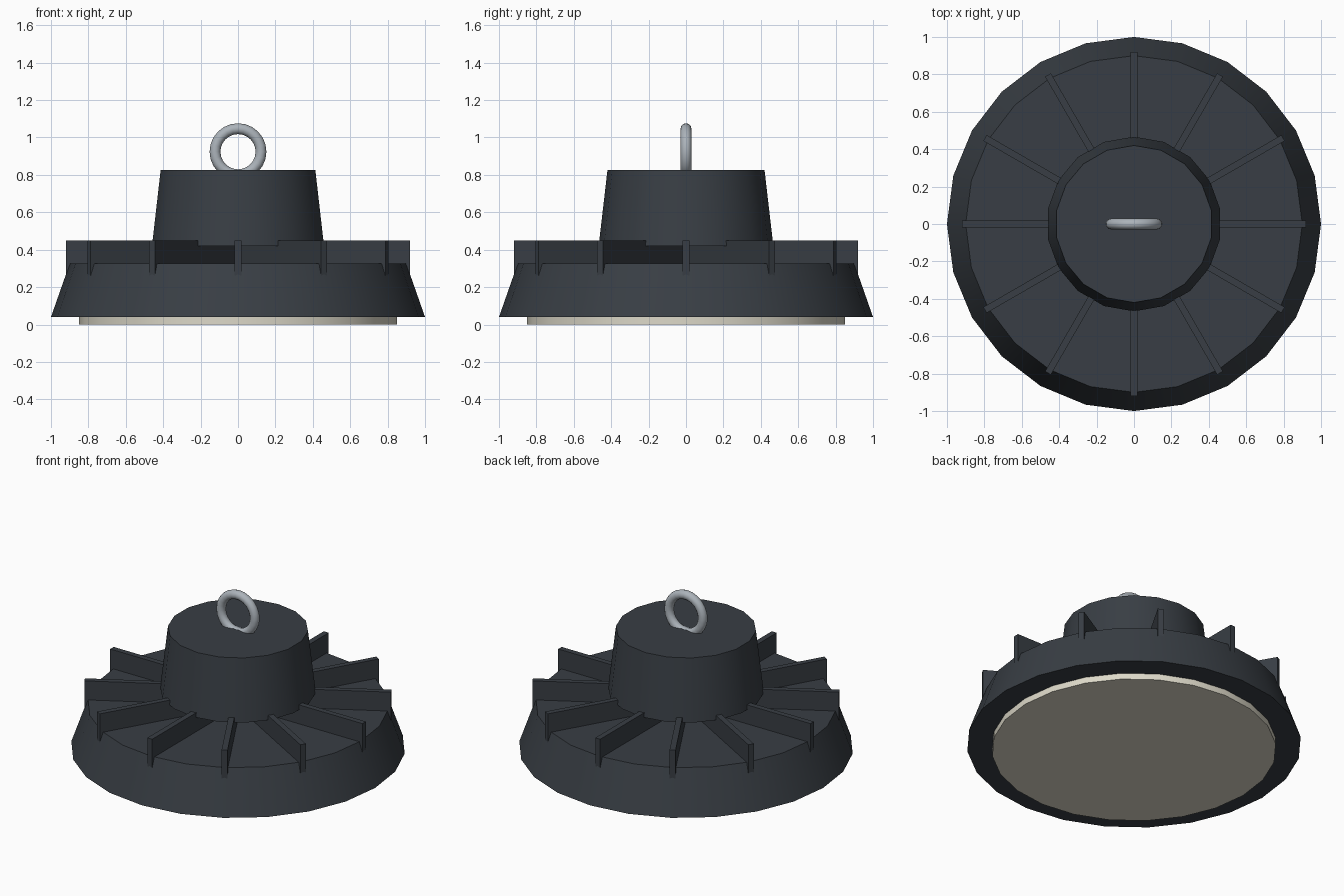
import bpy
import math

cube = bpy.data.objects.get("Cube")
if cube:
    bpy.data.objects.remove(cube, do_unlink=True)


def make_material(name, rgb, roughness=0.6):
    mat = bpy.data.materials.new(name)
    mat.use_nodes = True
    color = (*rgb, 1.0)
    mat.diffuse_color = color
    bsdf = next(n for n in mat.node_tree.nodes if n.type == "BSDF_PRINCIPLED")
    bsdf.inputs["Base Color"].default_value = color
    bsdf.inputs["Roughness"].default_value = roughness
    return mat


charcoal = make_material("charcoal paint", (0.04, 0.048, 0.058))
cream = make_material("cream diffuser", (0.72, 0.69, 0.58))
steel = make_material("steel grey", (0.41, 0.45, 0.49), 0.4)


def finish(name, mat, smooth=True):
    obj = bpy.context.object
    obj.name = name
    obj.data.materials.append(mat)
    if smooth:
        bpy.ops.object.shade_smooth_by_angle(angle=math.radians(35))
    return obj


def frustum(name, mat, sides, r_bottom, r_top, z_bottom, z_top):
    bpy.ops.mesh.primitive_cone_add(
        vertices=sides, radius1=r_bottom, radius2=r_top,
        depth=z_top - z_bottom, location=(0, 0, (z_bottom + z_top) / 2))
    return finish(name, mat)


# Stacked round parts
frustum("diffuser", cream, 24, 0.85, 0.85, 0.0, 0.045)
frustum("lamp_body", charcoal, 24, 1.0, 0.9, 0.04, 0.325)
frustum("driver_housing", charcoal, 18, 0.467, 0.42, 0.42, 0.825)

# Radial cooling fins, running under the housing to the centre
FINS, REACH, Z0, Z1 = 12, 0.92, 0.2, 0.45
for i in range(FINS):
    angle = i * math.tau / FINS
    bpy.ops.mesh.primitive_cube_add(
        size=1, rotation=(0, 0, angle),
        location=(math.cos(angle) * REACH / 2, math.sin(angle) * REACH / 2, (Z0 + Z1) / 2))
    bpy.context.object.scale = (REACH, 0.036, Z1 - Z0)
    finish(f"cooling_fin_{i + 1}", charcoal, smooth=False)

# Hanging ring, standing upright across x
bpy.ops.mesh.primitive_torus_add(
    major_radius=0.123, minor_radius=0.029, major_segments=24, minor_segments=12,
    location=(0, 0, 0.924), rotation=(math.pi / 2, 0, 0))
finish("hanging_ring", steel)
